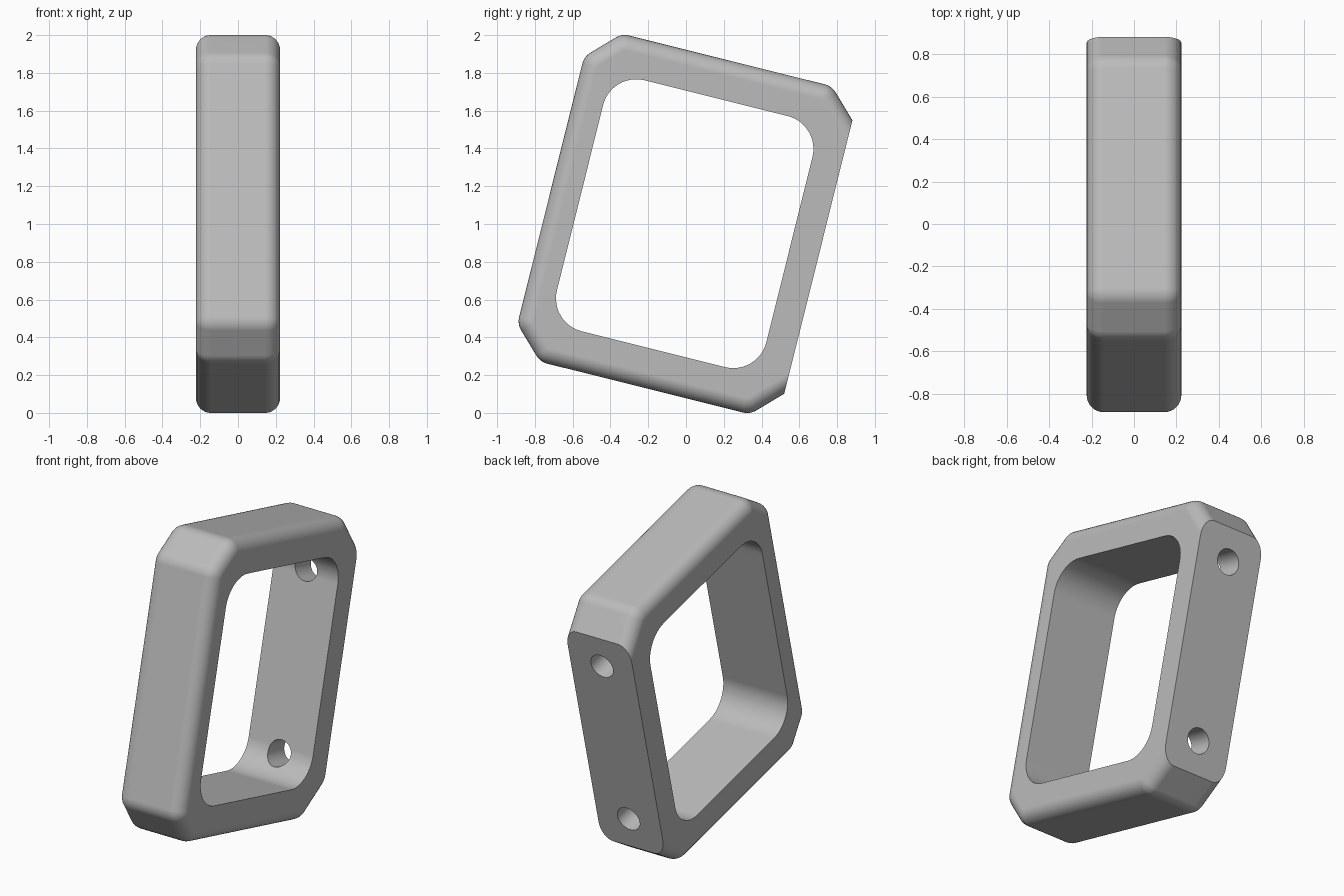
import bpy, bmesh, math
from mathutils import Vector, Matrix

if "Cube" in bpy.data.objects:
    bpy.data.objects.remove(bpy.data.objects["Cube"], do_unlink=True)

HALF_W = 0.223             # half the strap thickness along x
FRONT, BACK = -0.738, 0.722
TOP = 0.895
CHAMFER = 0.165
RIM = 0.08
TILT = math.radians(-14)


def rounded(corners, steps=8):
    """Replace each (y, z, radius) corner with a tangent arc."""
    pts = []
    for i, (y, z, r) in enumerate(corners):
        p = Vector((y, z))
        if r == 0:
            pts.append(p)
            continue
        a = (Vector(corners[i - 1][:2]) - p).normalized()
        b = (Vector(corners[(i + 1) % len(corners)][:2]) - p).normalized()
        half = a.angle(b) / 2
        centre = p + (a + b).normalized() * r / math.sin(half)
        start = p + a * r / math.tan(half) - centre
        sweep = start.angle_signed(p + b * r / math.tan(half) - centre)
        for k in range(steps + 1):
            pts.append(centre + Matrix.Rotation(-sweep * k / steps, 2) @ start)
    return pts


def prism(name, pts, half, rim=0):
    """Extrude a side profile along x, optionally rounding the rims."""
    bm = bmesh.new()
    face = bm.faces.new([bm.verts.new((-half, p.x, p.y)) for p in pts])
    side = bmesh.ops.extrude_face_region(bm, geom=[face])["geom"]
    bmesh.ops.translate(bm, vec=(2 * half, 0, 0),
                        verts=[g for g in side if isinstance(g, bmesh.types.BMVert)])
    bmesh.ops.recalc_face_normals(bm, faces=bm.faces)
    if rim:
        # the flat mounting face at the back keeps its sharp border
        edges = [e for e in bm.edges
                 if abs(e.verts[0].co.x - e.verts[1].co.x) < 1e-4
                 and min(v.co.y for v in e.verts) < BACK - 1e-4]
        bmesh.ops.bevel(bm, geom=edges, offset=rim, segments=8, profile=0.5,
                        affect='EDGES', clamp_overlap=False)
    mesh = bpy.data.meshes.new(name)
    bm.to_mesh(mesh)
    bm.free()
    obj = bpy.data.objects.new(name, mesh)
    bpy.context.collection.objects.link(obj)
    return obj


# Outer body: chamfered block, softened everywhere but at the back
c, r = CHAMFER, 0.095
edge = FRONT + c
flat = TOP - (BACK - (0.738 - c))
outline = [(FRONT, TOP - c, r), (edge, TOP, r), (-edge, TOP, r), (BACK, flat, 0),
           (BACK, -flat, 0), (-edge, -TOP, r), (edge, -TOP, r), (FRONT, c - TOP, r)]
frame = prism("handle_frame", rounded(outline), HALF_W, RIM)

# Grip opening
opening = [(-0.578, 0.685, 0.18), (0.564, 0.685, 0.18),
           (0.564, -0.685, 0.18), (-0.578, -0.685, 0.18)]
cutters = [prism("opening_cutter", rounded(opening, 12), 0.5)]

# Two screw holes through the back wall
for z in (0.545, -0.545):
    bpy.ops.mesh.primitive_cylinder_add(vertices=32, radius=0.077, depth=0.6,
                                        location=(0, 0.65, z),
                                        rotation=(math.pi / 2, 0, 0))
    cutters.append(bpy.context.object)

bpy.context.view_layer.objects.active = frame
for cutter in cutters:
    cutter.hide_render = True
    mod = frame.modifiers.new("cut", 'BOOLEAN')
    mod.operation, mod.solver, mod.object = 'DIFFERENCE', 'EXACT', cutter
    bpy.ops.object.modifier_apply(modifier=mod.name)
    bpy.data.objects.remove(cutter, do_unlink=True)

# Grey finish
mat = bpy.data.materials.new("light_grey")
mat.use_nodes = True
grey = (0.5, 0.5, 0.5, 1)
mat.diffuse_color = grey
mat.node_tree.nodes["Principled BSDF"].inputs["Base Color"].default_value = grey
frame.data.materials.clear()
frame.data.materials.append(mat)

# Smooth the roundings, then lean the handle
bpy.ops.object.select_all(action='DESELECT')
frame.select_set(True)
bpy.context.view_layer.objects.active = frame
bpy.ops.object.shade_smooth_by_angle(angle=math.radians(30))
normals = frame.modifiers.new("even_normals", 'WEIGHTED_NORMAL')
normals.keep_sharp = True
frame.data.transform(Matrix.Translation((0, 0, 1)) @ Matrix.Rotation(TILT, 4, 'X'))
